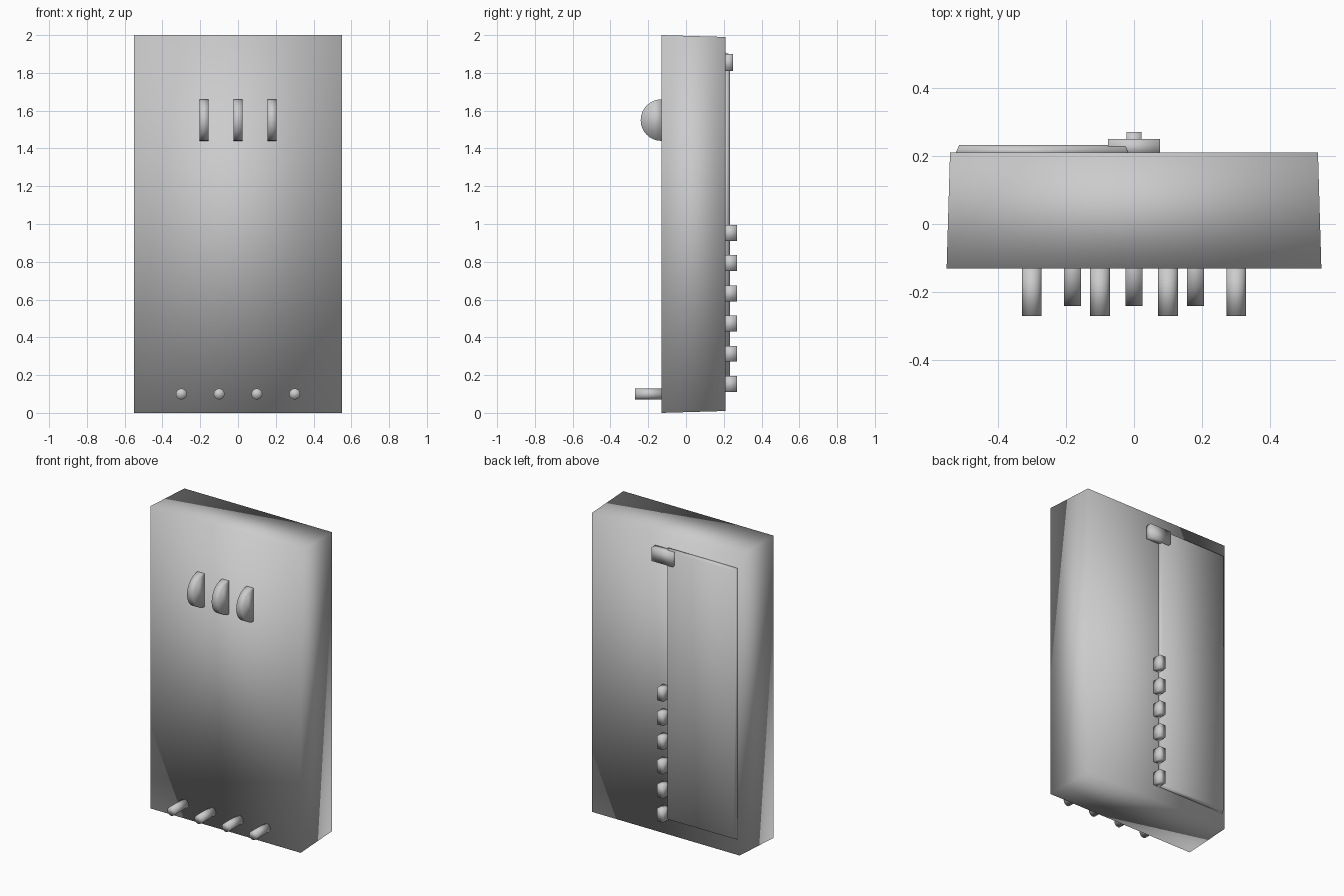
import bpy
import bmesh
from math import radians
from mathutils import Matrix

cube = bpy.data.objects.get("Cube")
if cube:
    bpy.data.objects.remove(cube, do_unlink=True)

grey = bpy.data.materials.new("plain grey")
grey.use_nodes = True
colour = (0.6, 0.6, 0.6, 1)
grey.diffuse_color = colour
grey.node_tree.nodes["Principled BSDF"].inputs["Base Color"].default_value = colour


def finish(name, bm):
    """Turn a bmesh into a smooth-shaded grey object."""
    bmesh.ops.recalc_face_normals(bm, faces=bm.faces)
    for face in bm.faces:
        face.smooth = True
    mesh = bpy.data.meshes.new(name)
    bm.to_mesh(mesh)
    bm.free()
    mesh.materials.append(grey)
    obj = bpy.data.objects.new(name, mesh)
    bpy.context.collection.objects.link(obj)
    return obj


def block(name, x, y, z, inset=0.0):
    """Box between pairs of limits; its back face shrinks by inset."""
    bm = bmesh.new()
    rings = []
    for depth, d in zip(y, (0, inset)):
        corners = [(x[0] + d, z[0] + d), (x[1] - d, z[0] + d),
                   (x[1] - d, z[1] - d), (x[0] + d, z[1] - d)]
        rings.append([bm.verts.new((cx, depth, cz)) for cx, cz in corners])
    front, back = rings
    bm.faces.new(front)
    bm.faces.new(back)
    for i in range(4):
        j = (i + 1) % 4
        bm.faces.new((front[i], front[j], back[j], back[i]))
    # Split the quads from upper left to lower right
    bm.faces.ensure_lookup_table()
    bmesh.ops.connect_verts(bm, verts=[front[3], front[1]])
    return finish(name, bm)


def rod(name, centre, radius, length, sides, axis):
    """Cylinder lying along the x or y axis."""
    bm = bmesh.new()
    turn = Matrix.Rotation(radians(90), 4, "Y" if axis == "x" else "X")
    bmesh.ops.create_cone(bm, cap_ends=True, segments=sides, radius1=radius,
                          radius2=radius, depth=length,
                          matrix=Matrix.Translation(centre) @ turn)
    return bm


# Tapered case
block("case", (-0.55, 0.55), (-0.13, 0.21), (0, 2), 0.01)

# Back cover plate and its latch
block("back_cover", (-0.525, -0.015), (0.205, 0.232), (0.11, 1.91), 0.012)
block("latch", (-0.077, 0.077), (0.2, 0.25), (1.81, 1.9))

# Hinge knuckles down the cover edge
for i in range(6):
    z = 0.153 + 0.16 * i
    block(f"hinge_knuckle_{i + 1}", (-0.022, 0.022), (0.2, 0.27), (z - 0.042, z + 0.042))

# Half-disc dials at the front
for i in range(3):
    bm = rod("dial", (0.18 * (i - 1), -0.13, 1.55), 0.11, 0.05, 32, "x")
    cut = bmesh.ops.bisect_plane(bm, geom=bm.verts[:] + bm.edges[:] + bm.faces[:],
                                 plane_co=(0, -0.128, 0), plane_no=(0, 1, 0),
                                 clear_outer=True)["geom_cut"]
    bmesh.ops.edgeloop_fill(bm, edges=[e for e in cut if isinstance(e, bmesh.types.BMEdge)])
    finish(f"dial_{i + 1}", bm)

# Row of pegs along the lower front
for i in range(4):
    finish(f"peg_{i + 1}", rod("peg", (-0.3 + 0.2 * i, -0.195, 0.1), 0.029, 0.15, 16, "y"))
